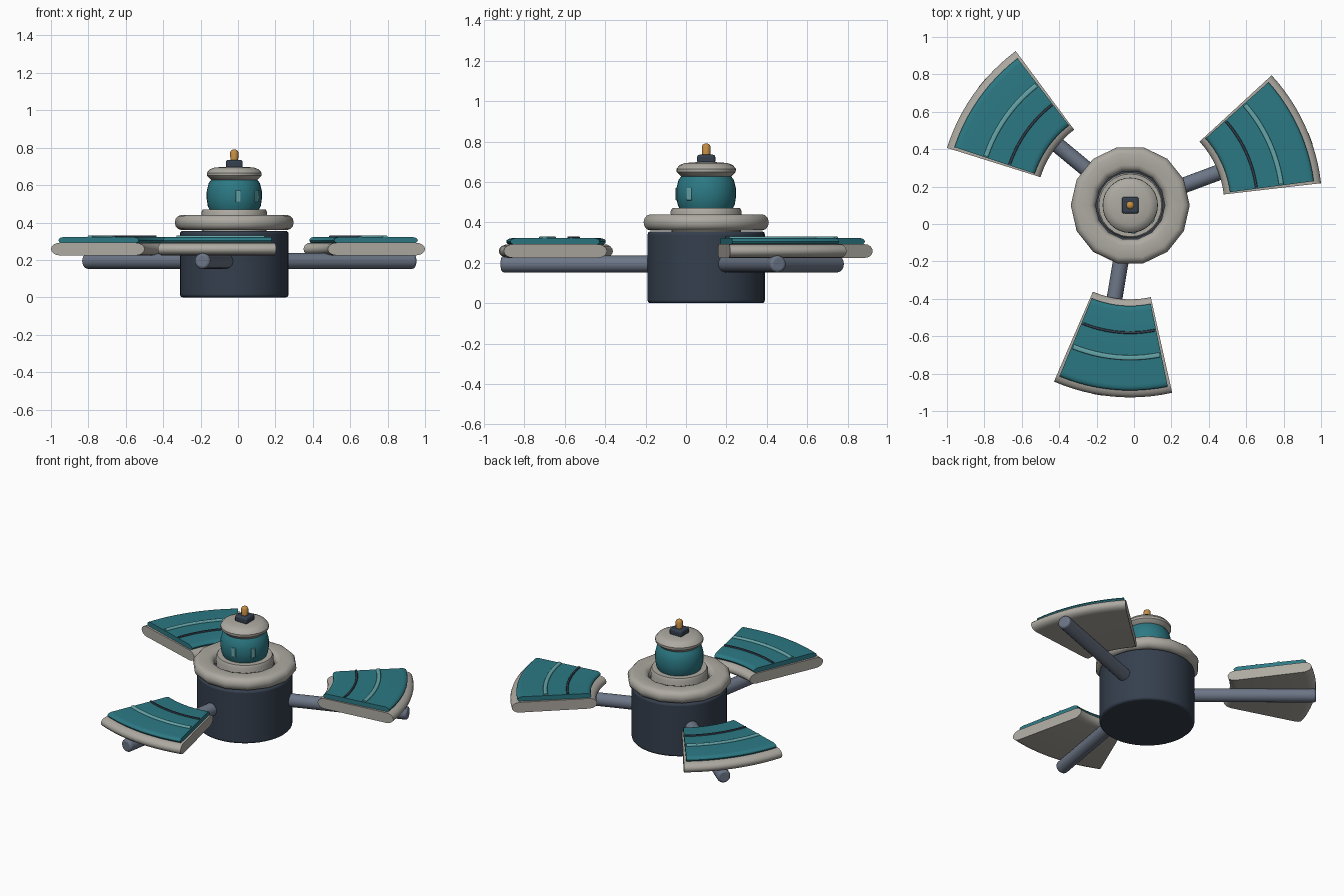
import bpy, bmesh
from math import sin, cos, pi, radians
from mathutils import Matrix, Vector

if "Cube" in bpy.data.objects:
    bpy.data.objects.remove(bpy.data.objects["Cube"])

CX, CY = -0.02, 0.10


def material(name, rgb):
    m = bpy.data.materials.new(name)
    m.diffuse_color = (*rgb, 1)
    m.use_nodes = True
    m.node_tree.nodes["Principled BSDF"].inputs["Base Color"].default_value = m.diffuse_color
    return m


NAVY = material("navy", (0.035, 0.05, 0.075))
STONE = material("stone", (0.42, 0.40, 0.36))
TEAL = material("teal", (0.025, 0.19, 0.23))
PALE = material("pale_teal", (0.13, 0.38, 0.40))
SLATE = material("slate", (0.15, 0.18, 0.24))
AMBER = material("amber", (0.55, 0.27, 0.06))


def finish(name, bm, mat, bevel=0, segments=3, angle=35):
    bmesh.ops.recalc_face_normals(bm, faces=bm.faces)
    me = bpy.data.meshes.new(name)
    bm.to_mesh(me)
    bm.free()
    me.materials.append(mat)
    ob = bpy.data.objects.new(name, me)
    bpy.context.collection.objects.link(ob)
    if bevel:
        mod = ob.modifiers.new("bevel", 'BEVEL')
        mod.width, mod.segments = bevel, segments
        mod.limit_method, mod.angle_limit = 'ANGLE', radians(40)
    bpy.ops.object.select_all(action='DESELECT')
    ob.select_set(True)
    bpy.context.view_layer.objects.active = ob
    bpy.ops.object.shade_smooth_by_angle(angle=radians(angle))
    return ob


def sweep(name, profile, mat, a0=0, a1=360, steps=32, closed=False, **kw):
    """Sweep an (r, z) profile round the hub axis; a full turn makes a lathe."""
    bm = bmesh.new()
    full = a1 - a0 >= 360
    rows = []
    for i in range(steps if full else steps + 1):
        a = radians(a0 + (a1 - a0) * i / steps)
        rows.append([bm.verts.new((CX + r * cos(a), CY + r * sin(a), z)) for r, z in profile])
    n = len(profile)
    for i in range(steps):
        p, q = rows[i], rows[(i + 1) % len(rows)]
        for j in range(n if closed else n - 1):
            k = (j + 1) % n
            bm.faces.new((p[j], q[j], q[k], p[k]))
    if not full:
        bm.faces.new(rows[0])
        bm.faces.new(rows[-1])
    elif not closed:
        bm.faces.new([r[0] for r in rows])
        bm.faces.new([r[-1] for r in rows])
    return finish(name, bm, mat, **kw)


def rounded(r0, r1, z0, z1, w, n=4):
    """Bar section with half-elliptical ends of width w."""
    zc, h = (z0 + z1) / 2, (z1 - z0) / 2
    angs = [-pi / 2 + pi * i / (2 * n) for i in range(2 * n + 1)]
    outer = [(r1 - w + w * cos(a), zc + h * sin(a)) for a in angs]
    inner = [(r0 + w - w * cos(a), zc + h * sin(a)) for a in reversed(angs)]
    return outer + inner


def box(name, size, centre, mat, turn=0, **kw):
    bm = bmesh.new()
    bmesh.ops.create_cube(bm, size=1, matrix=Matrix.Translation(centre)
                          @ Matrix.Rotation(turn, 4, 'Z') @ Matrix.Diagonal((*size, 1)))
    return finish(name, bm, mat, **kw)


# hub drum, faceted collar ring and neck
sweep("hub_drum", [(0.29, 0), (0.29, 0.355)], NAVY, steps=40, bevel=0.014)
sweep("collar_ring", rounded(0.185, 0.318, 0.36, 0.44, 0.035, 3), STONE,
      steps=14, closed=True)
sweep("neck_disc", [(0.172, 0.35), (0.176, 0.455), (0.168, 0.47)], STONE, steps=24)

# turret barrel, cap, bolt and beacon
sweep("turret", [(0.128, 0.46), (0.142, 0.49), (0.148, 0.53), (0.147, 0.57),
                 (0.137, 0.61), (0.115, 0.64)], TEAL)
sweep("turret_cap", [(0.105, 0.622), (0.125, 0.628), (0.146, 0.65), (0.147, 0.665),
                     (0.132, 0.684), (0.105, 0.694), (0.05, 0.698)], STONE)
box("cap_block", (0.09, 0.09, 0.044), (CX, CY, 0.713), NAVY, bevel=0.012)
sweep("beacon", [(0.021, 0.73), (0.022, 0.775), (0.017, 0.785), (0.008, 0.79)],
      AMBER, steps=12)

# turret windows
for i, deg in enumerate((-82, -35)):
    a = radians(deg)
    pos = Vector((CX + 0.144 * cos(a), CY + 0.144 * sin(a), 0.54))
    box(f"window_{i + 1}", (0.016, 0.028, 0.062), pos, PALE, turn=a, bevel=0.004)

# three arms carrying curved panels
for i in range(3):
    turn = 120 * i
    a = radians(20.4 + turn)
    d = Vector((cos(a), sin(a), 0))
    bm = bmesh.new()
    r0, r1 = 0.2, 1.028
    bmesh.ops.create_cone(
        bm, cap_ends=True, segments=20, radius1=0.042, radius2=0.042, depth=r1 - r0,
        matrix=Matrix.Translation(Vector((CX, CY, 0.194)) + d * (r0 + r1) / 2)
        @ d.to_track_quat('Z', 'Y').to_matrix().to_4x4())
    finish(f"arm_{i + 1}", bm, SLATE, bevel=0.014)

    mid = 24.6 + turn
    for part, r0, r1, z0, z1, w, half, mat in (
            ("panel_base", 0.503, 1.027, 0.224, 0.292, 0.05, 18.0, STONE),
            ("panel_skin", 0.538, 0.990, 0.288, 0.322, 0.03, 17.1, TEAL),
            ("panel_light_strip", 0.802, 0.828, 0.312, 0.331, 0.006, 16.6, PALE),
            ("panel_dark_strip", 0.674, 0.688, 0.312, 0.330, 0.003, 16.6, NAVY)):
        sweep(f"{part}_{i + 1}", rounded(r0, r1, z0, z1, w), mat,
              mid - half, mid + half, steps=12, closed=True)
